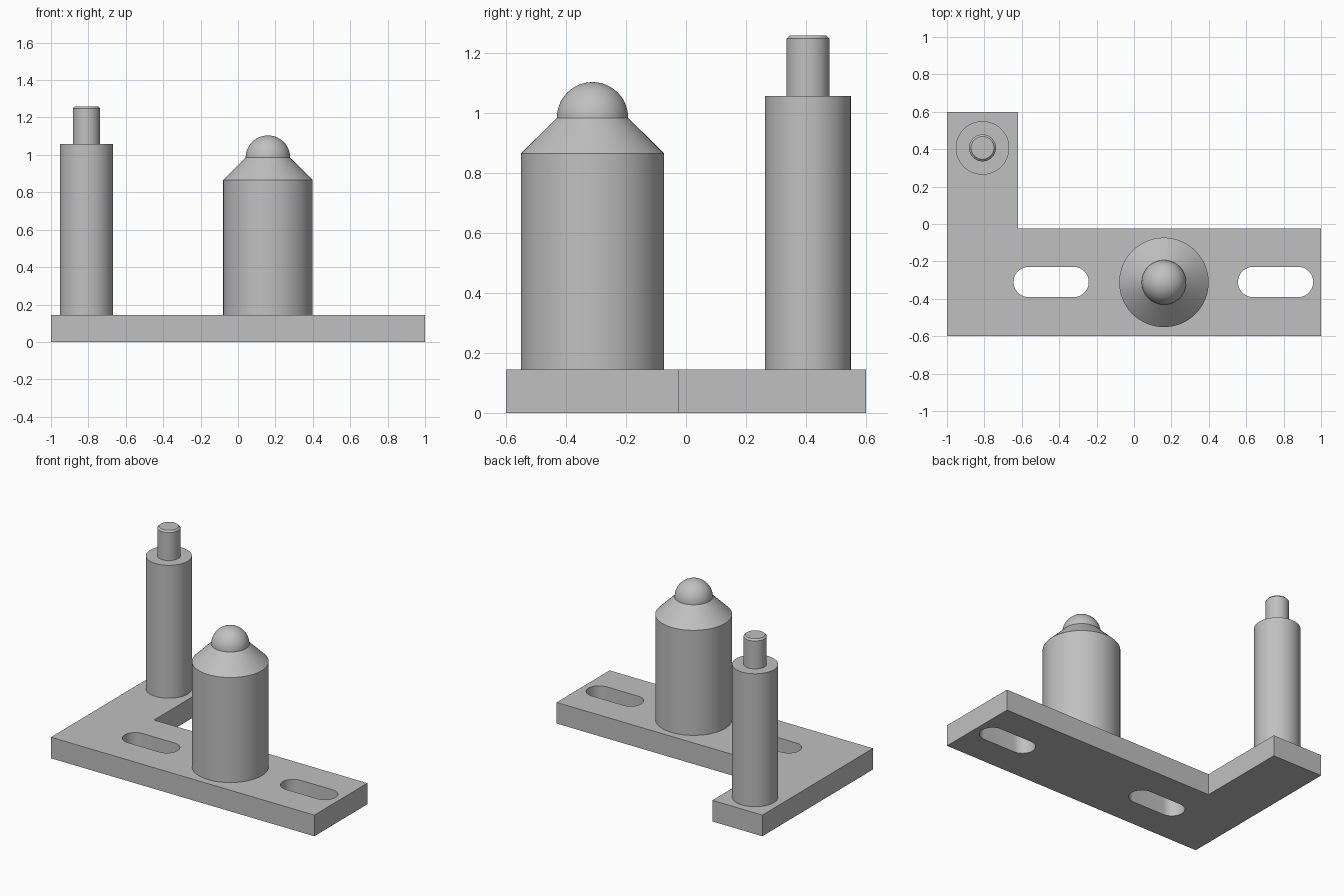
import bpy
import bmesh
from math import sin, cos, pi, radians

cube = bpy.data.objects.get("Cube")
if cube:
    bpy.data.objects.remove(cube, do_unlink=True)

# Single grey metal
GREY = (0.53, 0.53, 0.53, 1.0)
metal = bpy.data.materials.new("grey_metal")
metal.use_nodes = True
metal.diffuse_color = GREY
metal.node_tree.nodes["Principled BSDF"].inputs["Base Color"].default_value = GREY

THICK = 0.145
SEGMENTS = 96


def select_only(obj):
    bpy.ops.object.select_all(action='DESELECT')
    obj.select_set(True)
    bpy.context.view_layer.objects.active = obj


def smooth(obj):
    select_only(obj)
    bpy.ops.object.shade_smooth_by_angle(angle=radians(25))


def arc(cx, cy, r, start, end, steps):
    angles = [start + (end - start) * i / steps for i in range(steps + 1)]
    return [(cx + r * cos(a), cy + r * sin(a)) for a in angles]


def slot(cx, cy, half, r):
    """Outline of a round-ended slot along x."""
    return (arc(cx + half, cy, r, -pi / 2, pi / 2, 24)
            + arc(cx - half, cy, r, pi / 2, 3 * pi / 2, 24))


def plate(name, outlines, thickness):
    """Extruded flat outline; the inner outlines become holes."""
    curve = bpy.data.curves.new(name, 'CURVE')
    curve.dimensions = '2D'
    curve.fill_mode = 'BOTH'
    curve.extrude = thickness / 2
    for points in outlines:
        spline = curve.splines.new('POLY')
        spline.points.add(len(points) - 1)
        for p, (x, y) in zip(spline.points, points):
            p.co = (x, y, 0, 1)
        spline.use_cyclic_u = True
    obj = bpy.data.objects.new(name, curve)
    bpy.context.collection.objects.link(obj)
    obj.location.z = thickness / 2
    select_only(obj)
    bpy.ops.object.convert(target='MESH')
    obj = bpy.context.object
    bm = bmesh.new()
    bm.from_mesh(obj.data)
    bmesh.ops.remove_doubles(bm, verts=bm.verts, dist=1e-5)
    bmesh.ops.recalc_face_normals(bm, faces=bm.faces)
    bm.to_mesh(obj.data)
    bm.free()
    obj.data.materials.clear()
    obj.data.materials.append(metal)
    smooth(obj)


def lathe(name, x, y, profile):
    """Revolve (radius, height) points around a vertical axis."""
    bm = bmesh.new()
    verts = [bm.verts.new((r, 0, z)) for r, z in profile]
    edges = [bm.edges.new(pair) for pair in zip(verts, verts[1:])]
    bmesh.ops.spin(bm, geom=verts + edges, axis=(0, 0, 1), cent=(0, 0, 0),
                   angle=2 * pi, steps=SEGMENTS, use_merge=True)
    bmesh.ops.remove_doubles(bm, verts=bm.verts, dist=1e-5)
    bmesh.ops.recalc_face_normals(bm, faces=bm.faces)
    mesh = bpy.data.meshes.new(name)
    bm.to_mesh(mesh)
    bm.free()
    mesh.materials.append(metal)
    obj = bpy.data.objects.new(name, mesh)
    bpy.context.collection.objects.link(obj)
    obj.location = (x, y, 0)
    smooth(obj)


# L-shaped base with two slots
corner = [(-1, -0.6), (1, -0.6), (1, -0.025), (-0.62, -0.025), (-0.62, 0.6), (-1, 0.6)]
plate("base_plate",
      [corner, slot(-0.443, -0.31, 0.12, 0.081), slot(0.757, -0.31, 0.12, 0.081)],
      THICK)

# Wide post with conical shoulder and domed tip
dome = arc(0, 0.985, 0.119, 0, pi / 2, 20)
lathe("domed_post", 0.16, -0.312,
      [(0, THICK), (0.239, THICK), (0.239, 0.866)] + dome)

# Slim post with a chamfered pin on top
lathe("pin_post", -0.81, 0.407,
      [(0, THICK), (0.143, THICK), (0.143, 1.057), (0.072, 1.057),
       (0.072, 1.249), (0.061, 1.26), (0, 1.26)])
